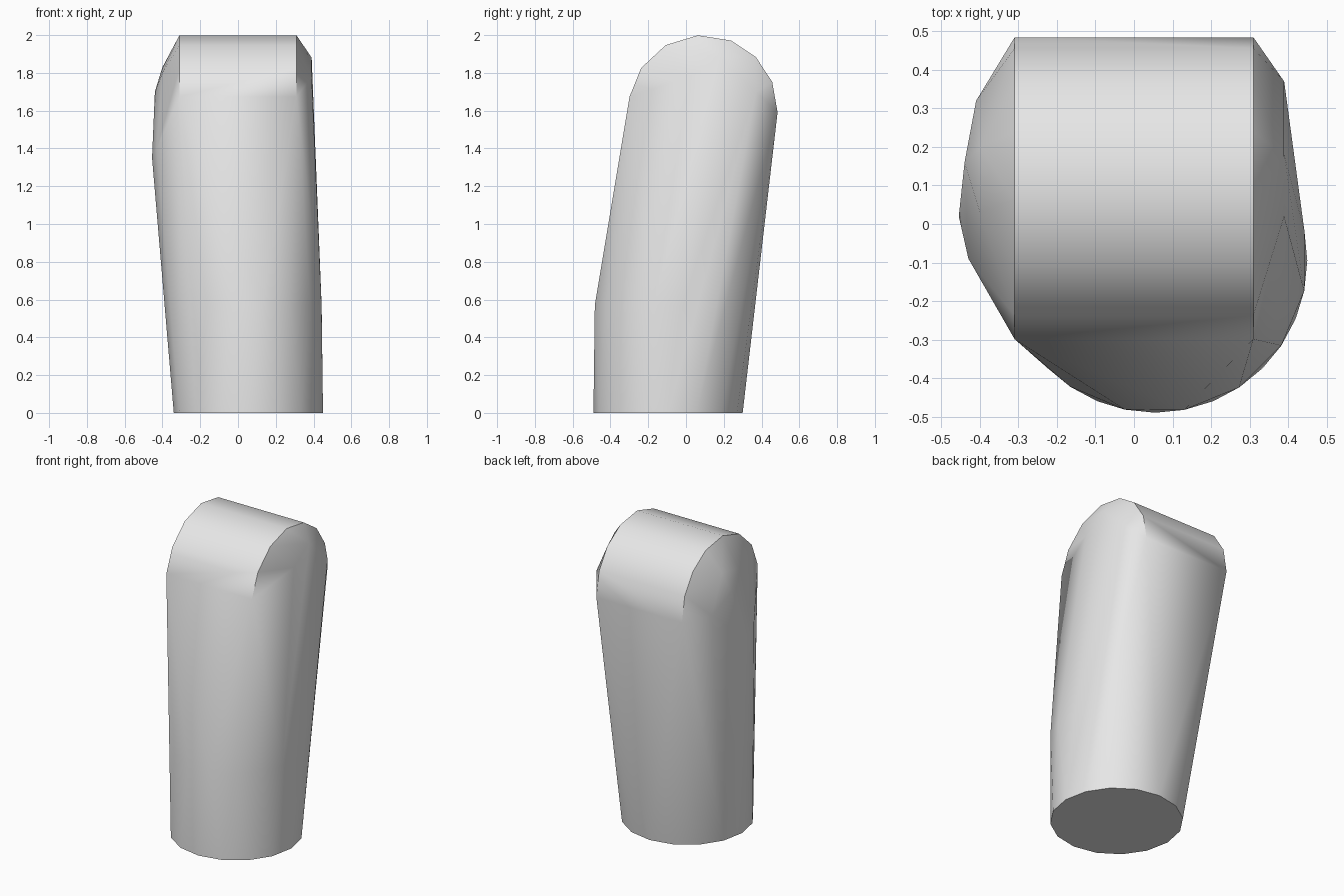
import bpy
import bmesh
from math import cos, sin, radians

cube = bpy.data.objects.get("Cube")
if cube:
    bpy.data.objects.remove(cube, do_unlink=True)

RADIUS = 0.395
points = []

# Round lower post: two rings
for z, turn in ((0, 0), (0.57, 11)):
    for i in range(16):
        a = radians(i * 22.5 + turn)
        points.append((0.055 + RADIUS * cos(a), -0.095 + RADIUS * sin(a), z))

# Rounded top: a barrel lying along x
for x in (-0.31, 0.31):
    for angle in (-2, 22, 45, 68, 94, 120, 146, 170):
        a = radians(angle)
        points.append((x, 0.09 + RADIUS * cos(a), 1.605 + RADIUS * sin(a)))

# Bulging right side cheek
points += [(-0.455, 0.02, 1.35), (-0.43, -0.09, 1.4), (-0.44, 0.16, 1.7),
           (-0.40, 0.2, 1.83), (-0.41, 0.32, 1.6), (-0.40, 0.03, 1.8)]
# Flatter left side cheek
points += [(0.39, 0.18, 1.88), (0.39, 0.37, 1.7), (0.39, 0.02, 1.78)]

# Wrap everything in one convex skin
bm = bmesh.new()
for p in points:
    bm.verts.new(p)
hull = bmesh.ops.convex_hull(bm, input=bm.verts)
unused = {g for g in hull["geom_interior"] + hull["geom_unused"]
          if isinstance(g, bmesh.types.BMVert)}
bmesh.ops.delete(bm, geom=list(unused), context="VERTS")
bmesh.ops.dissolve_limit(bm, angle_limit=radians(0.5),
                         verts=bm.verts, edges=bm.edges)
bmesh.ops.recalc_face_normals(bm, faces=bm.faces)
mesh = bpy.data.meshes.new("rounded_post")
bm.to_mesh(mesh)
bm.free()

post = bpy.data.objects.new("rounded_post", mesh)
bpy.context.collection.objects.link(post)

# Single grey material
grey = bpy.data.materials.new("light_grey")
grey.use_nodes = True
color = (0.8, 0.8, 0.8, 1)
grey.diffuse_color = color
grey.node_tree.nodes["Principled BSDF"].inputs["Base Color"].default_value = color
mesh.materials.append(grey)

# Smooth sides with crisp cheek and base edges
bpy.ops.object.select_all(action="DESELECT")
post.select_set(True)
bpy.context.view_layer.objects.active = post
bpy.ops.object.shade_smooth_by_angle(angle=radians(30))
